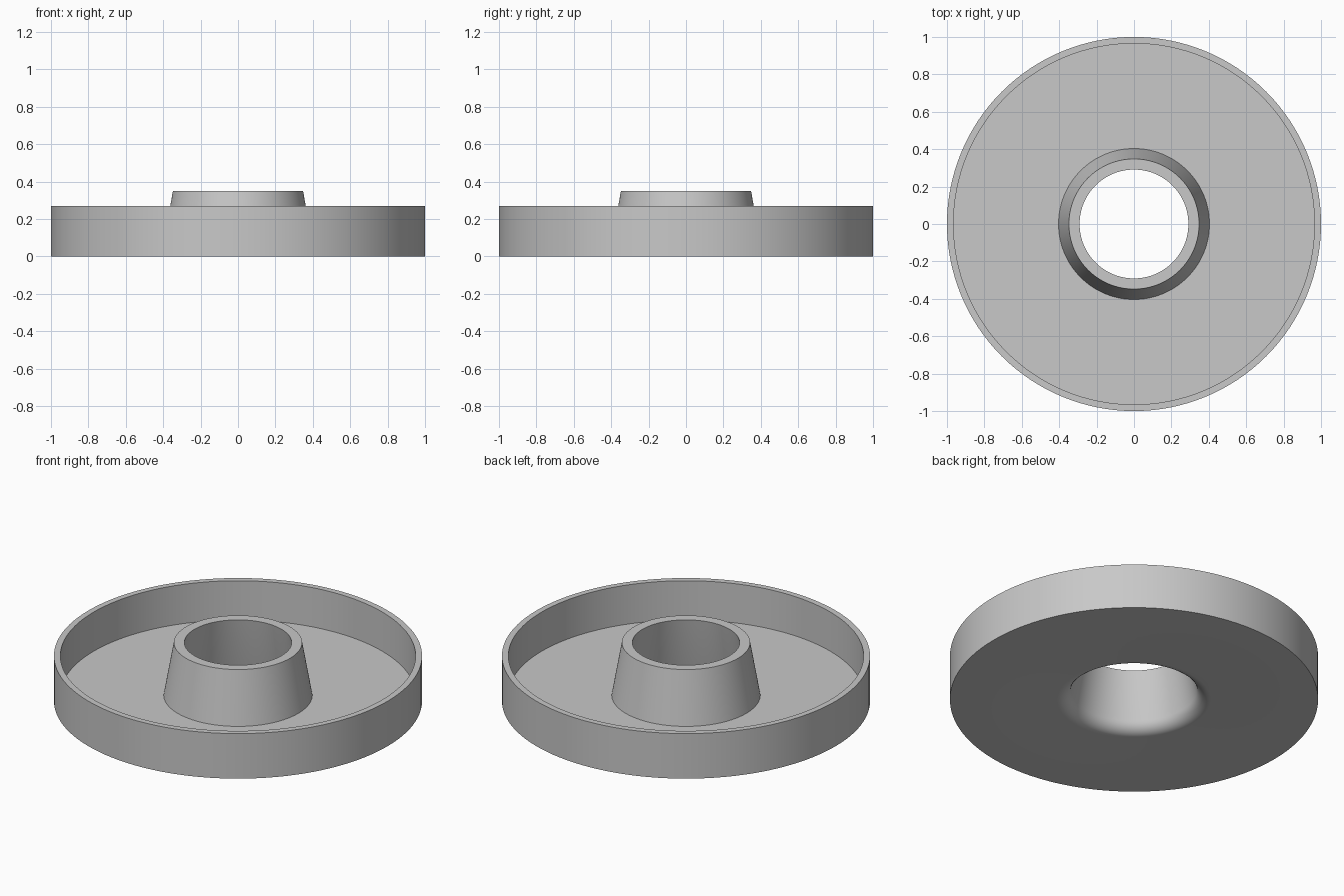
import bpy, bmesh
from math import cos, sin, tan, radians

old = bpy.data.objects.get("Cube")
if old:
    bpy.data.objects.remove(old, do_unlink=True)

SEGMENTS = 128
DRAFT = radians(10)          # taper of the hub walls
FLOOR, RIM, TOP = 0.035, 0.27, 0.35
HUB_OUT, HUB_IN = 0.348, 0.291
FILLET = 0.076               # rounded mouth under the hub

grey = bpy.data.materials.new("plain_grey")
grey.use_nodes = True
colour = (0.58, 0.58, 0.58, 1)
grey.diffuse_color = colour
grey.node_tree.nodes["Principled BSDF"].inputs["Base Color"].default_value = colour

# Rounded mouth where the underside turns up into the bore
mouth_r = HUB_IN + TOP * tan(DRAFT) + FILLET * tan(radians(40))
mouth = []
for i in range(9):
    a = radians(-90 - 10 * i)
    mouth.append((mouth_r + FILLET * cos(a), FILLET + FILLET * sin(a)))

# Closed cross-section: bore, hub, floor, rim, underside
profile = mouth + [
    (HUB_IN, TOP),
    (HUB_OUT, TOP),
    (HUB_OUT + (TOP - FLOOR) * tan(DRAFT), FLOOR),
    (0.965, FLOOR),
    (0.965, RIM),
    (1.0, RIM),
    (1.0, 0.0),
]


def lathe(name, section, material):
    """Revolve a closed (radius, height) section around the z axis."""
    bm = bmesh.new()
    rings = []
    for s in range(SEGMENTS):
        a = radians(360 * s / SEGMENTS)
        rings.append([bm.verts.new((r * cos(a), r * sin(a), z)) for r, z in section])
    n = len(section)
    for s in range(SEGMENTS):
        here, there = rings[s], rings[(s + 1) % SEGMENTS]
        for k in range(n):
            m = (k + 1) % n
            bm.faces.new((here[k], there[k], there[m], here[m]))
    bmesh.ops.recalc_face_normals(bm, faces=bm.faces)
    mesh = bpy.data.meshes.new(name)
    bm.to_mesh(mesh)
    bm.free()
    mesh.materials.append(material)
    obj = bpy.data.objects.new(name, mesh)
    bpy.context.collection.objects.link(obj)
    return obj


# Round tray with a tapered hollow hub
tray = lathe("round_tray_with_hub", profile, grey)
bpy.ops.object.select_all(action="DESELECT")
tray.select_set(True)
bpy.context.view_layer.objects.active = tray
bpy.ops.object.shade_smooth_by_angle(angle=radians(30))
